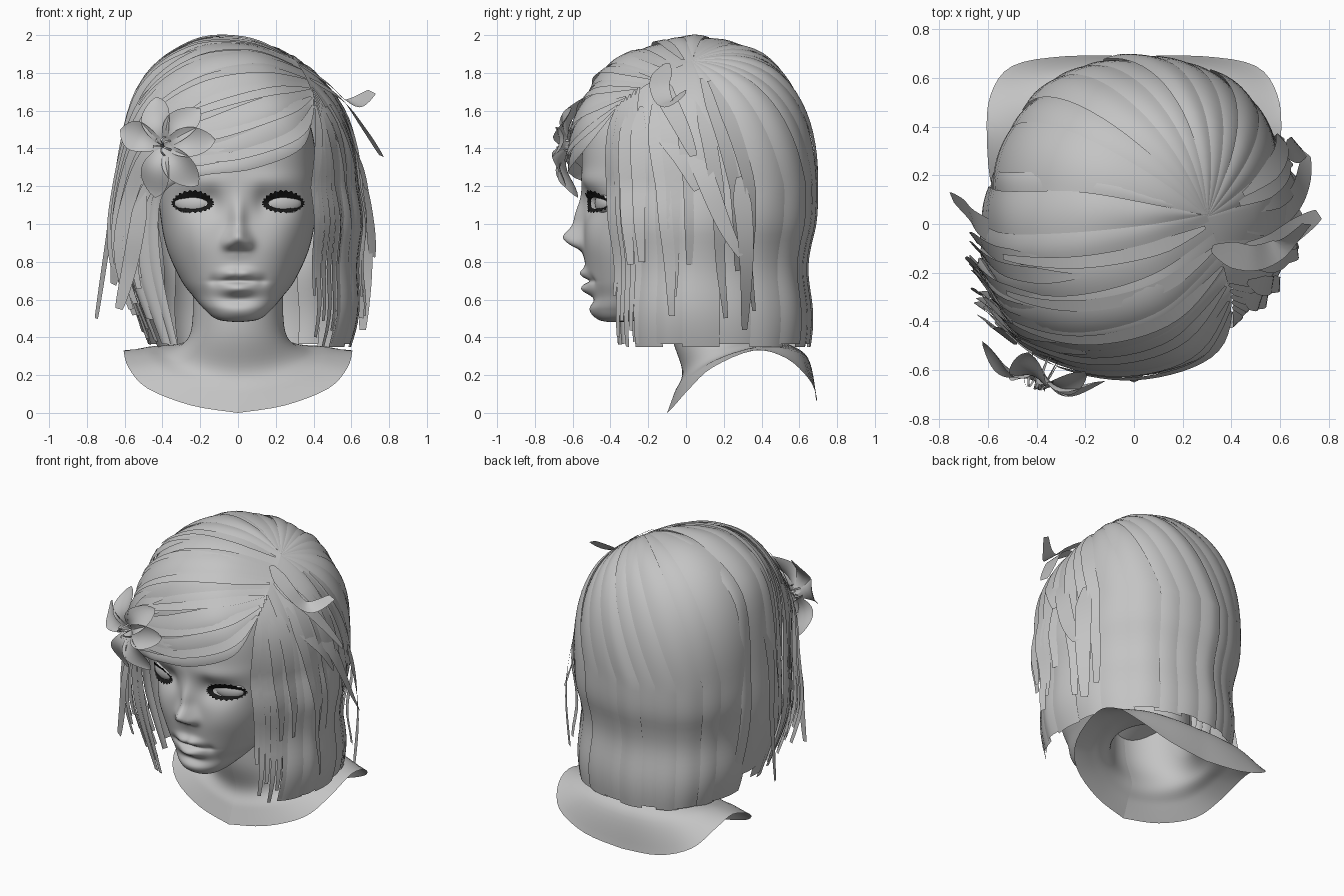
import bpy, math, random
from mathutils import Vector

random.seed(4)
cube = bpy.data.objects.get("Cube")
if cube:
    bpy.data.objects.remove(cube)


def material(name, value):
    m = bpy.data.materials.new(name)
    m.use_nodes = True
    colour = (value, value, value, 1)
    m.diffuse_color = colour
    m.node_tree.nodes["Principled BSDF"].inputs["Base Color"].default_value = colour
    return m


GREY = material("clay grey", 0.55)
DARK = material("lash black", 0.01)


def at(keys, t):
    """Smooth curve through the keys, with t from 0 to 1."""
    k = len(keys) - 1
    i = max(0, min(int(t * k), k - 1))
    f = t * k - i
    a, b, c, d = (keys[max(0, min(j, k))] for j in range(i - 1, i + 3))
    return tuple(q + f / 2 * (r - p + f * (2 * p - 5 * q + 4 * r - s + f * (3 * (q - r) + s - p)))
                 for p, q, r, s in zip(a, b, c, d))


def clamp(x):
    return max(0, min(1, x))


def sheet(name, fn, nu, nv, mat=GREY):
    """Surface sampled from fn(u, v)."""
    verts = [tuple(fn(i / nu, j / nv)) for j in range(nv + 1) for i in range(nu + 1)]
    w = nu + 1
    faces = [(j * w + i, j * w + i + 1, j * w + w + i + 1, j * w + w + i)
             for j in range(nv) for i in range(nu)]
    mesh = bpy.data.meshes.new(name)
    mesh.from_pydata(verts, [], faces)
    mesh.materials.append(mat)
    mesh.shade_smooth()
    bpy.context.collection.objects.link(bpy.data.objects.new(name, mesh))


# Head: rows of height, half width, front y, middle y, back depth
HEAD = [(.48, 0, -.4, -.38, .02), (.495, .11, -.46, -.34, .1), (.55, .18, -.5, -.27, .15),
        (.62, .24, -.5, -.18, .2), (.7, .3, -.52, -.1, .3), (.85, .37, -.54, -.05, .42),
        (1, .405, -.54, -.05, .5), (1.2, .42, -.55, -.05, .55), (1.5, .39, -.53, -.03, .5),
        (1.72, .28, -.36, 0, .35), (1.82, 0, -.02, 0, .02)]
ROWS = [at(HEAD, i / 160) for i in range(161)]
# Features: x, z, x spread, z spread, push along y
FEATURES = [(0, .925, .038, .038, -.088), (0, 1.02, .028, .07, -.05), (.05, .895, .024, .026, -.035),
            (.03, .858, .025, .012, .01), (.03, .738, .04, .02, -.036), (0, .655, .055, .024, -.046),
            (0, .698, .07, .008, .024), (0, .6, .06, .02, .016), (0, .53, .07, .03, -.014),
            (.13, .7, .02, .02, .012), (.21, 1.11, .085, .055, .045), (.13, 1.12, .03, .05, .02),
            (.2, 1.23, .12, .035, -.014), (.23, .93, .08, .08, -.015)]


def front_y(x, row):
    z, w, front, mid, _ = row
    bulge = max(0, 1 - abs(x / max(w, .001)) ** 2.5) ** .4
    y = mid + (front - mid) * bulge
    for fx, fz, sx, sz, push in FEATURES:
        y += push * min(1, 2 * bulge) * math.exp(-((abs(x) - fx) / sx) ** 2 / 2 - ((z - fz) / sz) ** 2 / 2)
    return y


def face_y(x, z):
    return front_y(x, min(ROWS, key=lambda r: abs(r[0] - z)))


def head_point(u, v):
    row = ROWS[round(v * 160)]
    a = math.tau * u
    x = max(row[1], 0) * math.cos(a)
    return x, (front_y(x, row) if u > .5 else row[3] + row[4] * math.sin(a)), row[0]


sheet("head", head_point, 160, 160)

# Neck flowing into the draped shoulder edge
EDGE = [(0, -.1, 0), (.25, -.06, .04), (.48, .02, .13), (.58, .14, .24), (.605, .36, .33),
        (.59, .53, .29), (.5, .65, .18), (.28, .69, .09), (0, .69, .06)]


def bust_point(u, v):
    side = 1 if u < .5 else -1
    t = 2 * u if u < .5 else 2 - 2 * u
    s, c = math.sin(math.pi * t), math.cos(math.pi * t)
    e = at(EDGE, t)
    low = (.36 * s, .24 - .26 * c, .3 - .08 * c + .03 * s)
    back = max(0, -c)
    mid = ((low[0] + e[0]) / 2, (low[1] + e[1]) / 2 + .05 * back, (low[2] + e[2]) / 2 + .07 * back)
    x, y, z = at([(.24 * s, .16 - .26 * c, .75), (.25 * s, .17 - .25 * c, .43), low, mid, e], v)
    return side * x, y, z


sheet("neck_and_shoulders", bust_point, 64, 28)

# Eyes with dark lash rims
for side, label in ((1, "left"), (-1, "right")):
    ex, ez = .24 * side, 1.11
    bpy.ops.mesh.primitive_uv_sphere_add(segments=32, ring_count=16, location=(ex, face_y(ex, ez) + .022, ez))
    eye = bpy.context.object
    eye.name = label + "_eye"
    eye.scale = (.1, .045, .06)
    eye.rotation_euler.z = .3 * side
    eye.data.materials.append(GREY)
    bpy.ops.object.shade_smooth()

    def lash(u, v):
        a = math.tau * u
        up = max(0, math.sin(a))
        jag = .01 * v * (round(u * 48) % 2)
        x = ex + (.078 + .028 * v + jag) * math.cos(a)
        z = ez + (.03 + v * (.014 + .018 * up) + jag) * math.sin(a)
        return x, face_y(x, z) - .022 - .01 * v, z
    sheet(label + "_lashes", lash, 48, 2, DARK)

# Hair volume: a rounded dome over a hanging curtain
CENTRE, RADII = Vector((0, .03, 1.2)), (.62, .65, .79)
PARTING = Vector((.36, -.15, 1.78))


def to_unit(p):
    return Vector([(a - c) / r for a, c, r in zip(p, CENTRE, RADII)])


def dome(d):
    d = d / sum(abs(c) ** 2.4 for c in d) ** (1 / 2.4)
    p = CENTRE + Vector([c * r for c, r in zip(d, RADII)])
    dip = .1 * math.exp(-(p - PARTING).length_squared / .15)
    return CENTRE + (p - CENTRE) * (1 - dip)


CROWN, BROW = to_unit((.3, .03, 1.86)), to_unit((.39, -.34, 1.61))


def back_path(az, v):
    """Combed line from the parting to the hem at azimuth az."""
    root = BROW.lerp(CROWN, clamp((az + 46) / 56)).normalized()
    a = math.radians(az)
    d = root.slerp(Vector((math.cos(a), math.sin(a), 0)), min(1, 2 * v))
    p = dome(d)
    k = max(0, 2 * v - 1)
    z = 1.2 - .85 * k
    tuck = 1 - .075 * math.exp(-((z - .77) / .2) ** 2) * min(1, 3 * k) - .06 * k ** 4
    pull = 1 - min(1, 2 * v) * (.13 * clamp((-az - 12) / 30) + .07 * clamp((az - 95) / 40))
    flare = 1 + .09 * math.sin(math.pi * k) * clamp((40 - az) / 40) - .14 * k ** 3 * clamp((az - 100) / 50)
    return Vector((p.x * tuck * pull * flare, .03 + (p.y - .03) * tuck * pull, z if k else p.z))


# Fringe guides swept from the parting across the brow to the far side
GUIDES = [
    [(.39, -.34, 1.62), (.33, -.5, 1.4), (.08, -.6, 1.29), (-.2, -.58, 1.25), (-.4, -.46, 1.15), (-.41, -.4, .8), (-.32, -.36, .36)],
    [(.39, -.25, 1.68), (.2, -.5, 1.6), (-.1, -.58, 1.48), (-.38, -.48, 1.38), (-.52, -.38, 1.15), (-.55, -.33, .8), (-.41, -.3, .37)],
    [(.37, -.1, 1.76), (.12, -.35, 1.85), (-.2, -.42, 1.75), (-.46, -.36, 1.52), (-.6, -.22, 1.15), (-.6, -.2, .8), (-.46, -.18, .4)],
    [(.3, .03, 1.86), (.05, -.05, 1.98), (-.25, -.1, 1.92), (-.5, -.1, 1.68), (-.61, -.05, 1.15), (-.6, -.05, .8), (-.48, -.05, .38)],
    [(.3, .03, 1.86), (.1, .12, 2), (-.2, .2, 1.92), (-.48, .2, 1.65), (-.57, .22, 1.15), (-.55, .22, .8), (-.46, .22, .36)]]
GUIDES = [[tuple(dome(to_unit(p))) if p[2] > 1.2 else p for p in g] for g in GUIDES]


def fringe_path(s, v):
    return Vector(at([at(g, v) for g in GUIDES], s))


def outward(p):
    return (p - Vector((0, .03, min(p.z, 1.2)))).normalized()


def lock(name, path, s0, s1, lift, reach=1):
    """Broad panel of hair between two combed lines."""
    def point(u, v):
        p = path(s0 + (s1 - s0) * u, v * reach)
        return p + outward(p) * (lift + .008 * math.sin(math.pi * u)) * min(1, 5 * v)
    sheet(name, point, 8, 40)


def ribbon(name, line, width, twist=0):
    """Tapering strand along line(v), its face turned by twist."""
    def point(u, v):
        p = Vector(line(v))
        t = (Vector(line(min(1, v + .02))) - Vector(line(max(0, v - .02)))).normalized()
        taper = min(1, .25 + 4 * v) * (1 - v ** 3 * .6)
        n = outward(p)
        across = t.cross(n).normalized() * math.cos(twist * v) + n * math.sin(twist * v)
        return p + across * width * taper * (u - .5)
    sheet(name, point, 2, 20)


edges = [-29, -16, -3, 12, 30, 46, 60, 74, 88, 100, 112, 124, 136, 150, 170]
for i, (a, b) in enumerate(zip(edges, edges[1:])):
    lock(f"back_lock_{i}", back_path, a - 1.5, b + 1.5, .006 * (i % 3), 1 - .008 * (i % 2))
for i in range(10):
    a = i / 10
    lock(f"fringe_lock_{i}", fringe_path, a, min(1, a + .12), .007 * (i % 3), 1 - .03 * (i % 3) * (i > 1))


# Loose strands lying over the panels
def wisp(name, path, s, drift, v0, v1, lift, width, twist=0):
    def line(v):
        p = path(s + drift * v, v0 + (v1 - v0) * v)
        return p + outward(p) * (.012 + lift * v)
    ribbon(name, line, width, twist)


for i in range(6):
    wisp(f"temple_strand_{i}", back_path, -46 + 3.4 * i, 0, 0, (.84, .97, .92, 1, .95, .99)[i], -.005, .055)
for i in range(8):
    wisp(f"left_strand_{i}", back_path, -32 + 8 * i, random.uniform(-3, 8), .12 + .02 * (i % 3),
         random.uniform(.72, .95), random.uniform(.01, .05), .085, .5)
for i in range(12):
    wisp(f"right_strand_{i}", fringe_path, .12 + .055 * i, random.uniform(-.05, .05), random.uniform(.3, .45),
         random.uniform(.8, .94), random.uniform(.02, .08), .075, .6)
for i in range(6):
    wisp(f"fringe_strand_{i}", fringe_path, .08 + .12 * i, .05, .03, .5, .02, .06)

FLICKS = [[(.32, -.1, 1.85), (.48, -.14, 1.74), (.6, -.1, 1.64), (.71, 0, 1.7)],
          [(.38, -.15, 1.77), (.55, -.1, 1.66), (.67, -.02, 1.5), (.76, .04, 1.36)],
          [(.4, -.18, 1.72), (.56, -.12, 1.5), (.64, -.02, 1.34), (.68, .06, 1.18)],
          [(.56, 0, 1.5), (.66, .1, 1.25), (.7, .2, 1), (.71, .29, .83)],
          [(.63, .28, 1.25), (.67, .31, 1), (.68, .32, .75), (.66, .31, .44)],
          [(-.5, -.3, 1.45), (-.61, -.26, 1.15), (-.64, -.2, .85), (-.66, -.14, .68)],
          [(-.5, -.45, 1.2), (-.54, -.46, .95), (-.58, -.42, .75), (-.63, -.38, .55)],
          [(-.5, -.08, 1.68), (-.64, 0, 1.25), (-.69, .06, .9), (-.75, .11, .5)]]
for i, keys in enumerate(FLICKS):
    ribbon(f"flyaway_strand_{i}", lambda v: at(keys, v), .11, .5)

# Flower with six cupped petals and fine stamens
HEART = Vector((-.39, -.6, 1.41))
TURN = Vector((-.3, -.95, .08)).to_track_quat('Z', 'Y')
RIGHT, UP = TURN @ Vector((1, 0, 0)), TURN @ Vector((0, 1, 0))


def petal(name, a, length, width, rise, cup):
    def point(u, v):
        w = width * (2 * u - 1) * math.sin(math.pi * min(1, .06 + .94 * v ** 1.3)) ** .7
        h = rise * math.sin(4.2 * v) + cup * (2 * u - 1) ** 2 * math.sin(math.pi * v)
        r = length * v
        return HEART + TURN @ Vector((r * math.cos(a) - w * math.sin(a), r * math.sin(a) + w * math.cos(a), h))
    sheet(name, point, 8, 14)


for i, deg in enumerate((104, 46, 6, -48, -102, 160)):
    r = math.radians(deg)
    aim = Vector((math.cos(r), 0, math.sin(r)))
    turn = math.atan2(aim.dot(UP), aim.dot(RIGHT))
    petal(f"petal_{i}", turn, .275, .08, .04, .03)
    petal(f"stamen_{i}", turn + .45, .08, .006, .08, 0)
